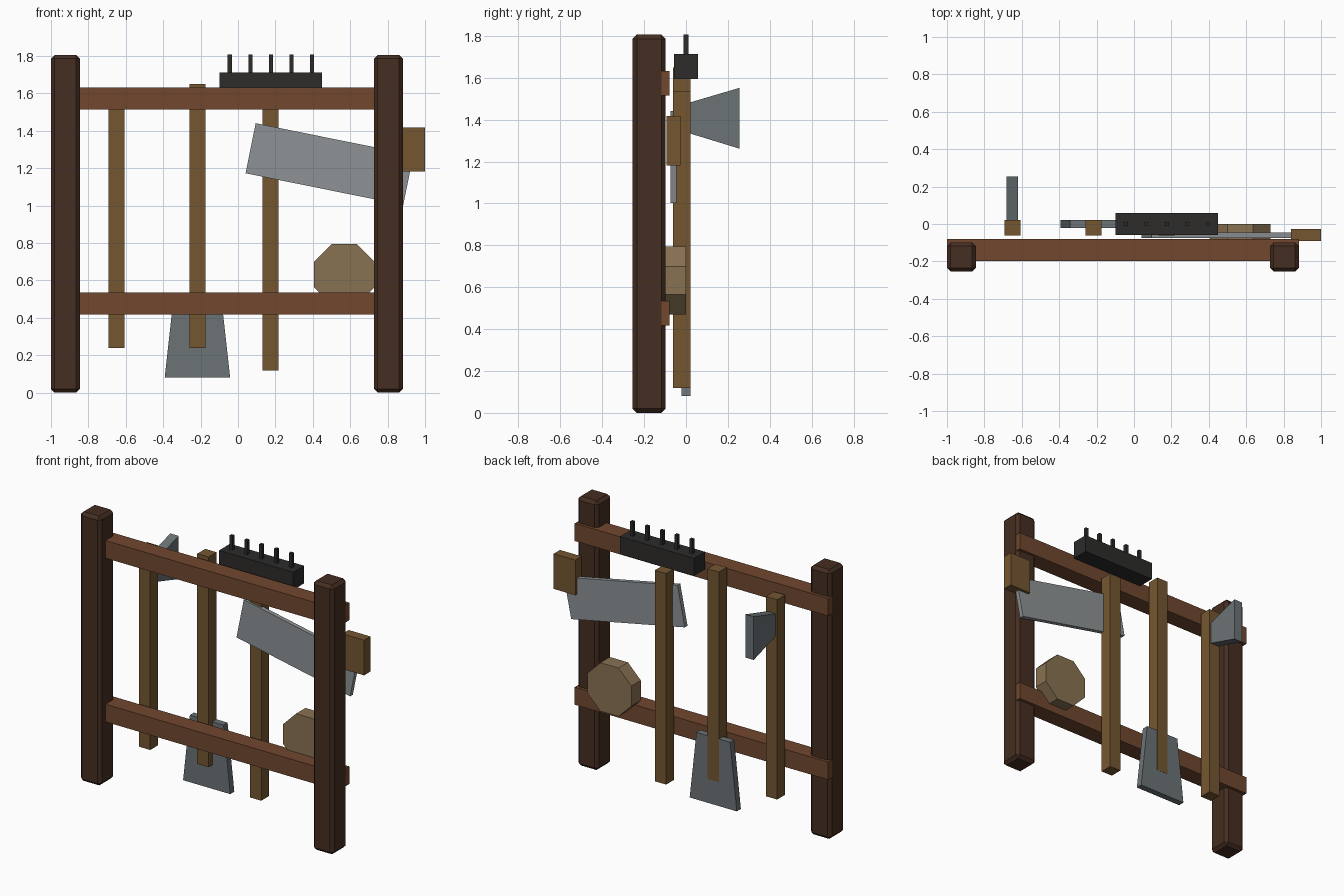
import bpy, bmesh, math
from mathutils import Matrix

if "Cube" in bpy.data.objects:
    bpy.data.objects.remove(bpy.data.objects["Cube"])


def material(name, rgb):
    m = bpy.data.materials.new(name)
    m.diffuse_color = (*rgb, 1)
    m.use_nodes = True
    m.node_tree.nodes["Principled BSDF"].inputs["Base Color"].default_value = m.diffuse_color
    return m


DARK_WOOD = material("dark_wood", (0.060, 0.027, 0.015))
RED_WOOD = material("red_wood", (0.165, 0.064, 0.028))
HANDLE_WOOD = material("handle_wood", (0.175, 0.094, 0.030))
SAW_STEEL = material("saw_steel", (0.27, 0.29, 0.30))
STEEL = material("steel", (0.15, 0.17, 0.18))
IRON = material("iron", (0.026, 0.025, 0.024))
STONE = material("stone", (0.25, 0.17, 0.085))


def finish(name, bm, mat):
    bmesh.ops.recalc_face_normals(bm, faces=bm.faces)
    mesh = bpy.data.meshes.new(name)
    bm.to_mesh(mesh)
    bm.free()
    mesh.materials.append(mat)
    ob = bpy.data.objects.new(name, mesh)
    bpy.context.collection.objects.link(ob)
    return ob


def box(name, x, y, z, mat, bevel=0):
    """Box from (min, max) ranges on each axis."""
    bm = bmesh.new()
    bmesh.ops.create_cube(bm, size=1)
    bmesh.ops.scale(bm, vec=[r[1] - r[0] for r in (x, y, z)], verts=bm.verts)
    if bevel:
        bmesh.ops.bevel(bm, geom=bm.edges[:], offset=bevel, segments=1, affect='EDGES')
    ob = finish(name, bm, mat)
    ob.location = [(r[0] + r[1]) / 2 for r in (x, y, z)]
    return ob


def slab(name, points, depth, mat):
    """Flat outline extruded along the vector depth."""
    bm = bmesh.new()
    face = bm.faces.new([bm.verts.new(p) for p in points])
    new = bmesh.ops.extrude_face_region(bm, geom=[face])["geom"]
    bmesh.ops.translate(bm, vec=depth, verts=[v for v in new if isinstance(v, bmesh.types.BMVert)])
    return finish(name, bm, mat)


# Rack frame: two chamfered posts and two rails
for side, x in (("left", -1.0), ("right", 0.727)):
    box(f"{side}_post", (x, x + 0.155), (-0.255, -0.098), (0, 1.806), DARK_WOOD, 0.02)
for level, z in (("lower", 0.417), ("upper", 1.515)):
    box(f"{level}_rail", (-1.0, 0.881), (-0.197, -0.079), (z, z + 0.118), RED_WOOD)

# Upright tool handles
for tool, x, z0, z1 in (("axe", -0.65, 0.24, 1.58),
                        ("shovel", -0.217, 0.24, 1.65),
                        ("rake", 0.174, 0.12, 1.535)):
    box(f"{tool}_handle", (x - 0.042, x + 0.042), (-0.062, 0.022), (z0, z1), HANDLE_WOOD)

# Axe head flaring backwards
slab("axe_head", [(-0.681, 0.0, 1.340), (-0.681, 0.255, 1.262),
                  (-0.681, 0.255, 1.552), (-0.681, 0.0, 1.477)], (0.062, 0, 0), STEEL)

# Shovel blade
slab("shovel_blade", [(-0.392, -0.022, 0.08), (-0.042, -0.022, 0.08),
                      (-0.092, -0.022, 0.53), (-0.342, -0.022, 0.53)], (0, 0.043, 0), STEEL)

# Rake head with upright teeth
box("rake_head", (-0.10, 0.45), (-0.058, 0.058), (1.595, 1.713), IRON)
for i in range(5):
    x = -0.044 + i * 0.11
    box(f"rake_tooth_{i + 1}", (x - 0.011, x + 0.011), (-0.011, 0.011), (1.70, 1.808), IRON)

# Saw: tilted blade and grip
blade = box("saw_blade", (0.059, 0.919), (-0.074, -0.045), (1.0855, 1.3585), SAW_STEEL)
blade.rotation_euler.y = math.radians(11.4)
box("saw_grip", (0.84, 1.0), (-0.092, -0.026), (1.182, 1.418), HANDLE_WOOD)

# Eight-sided grindstone
bm = bmesh.new()
bmesh.ops.create_cone(bm, cap_ends=True, segments=8, radius1=0.176, radius2=0.176, depth=0.1)
bmesh.ops.rotate(bm, matrix=Matrix.Rotation(math.pi / 8, 3, 'Z'), verts=bm.verts)
# keep flats facing the axes whatever the starting angle of the circle
if max(v.co.x for v in bm.verts) > 0.17:
    bmesh.ops.rotate(bm, matrix=Matrix.Rotation(math.pi / 8, 3, 'Z'), verts=bm.verts)
bmesh.ops.rotate(bm, matrix=Matrix.Rotation(math.pi / 2, 3, 'X'), verts=bm.verts)
stone = finish("grindstone", bm, STONE)
stone.location = (0.568, -0.05, 0.632)
